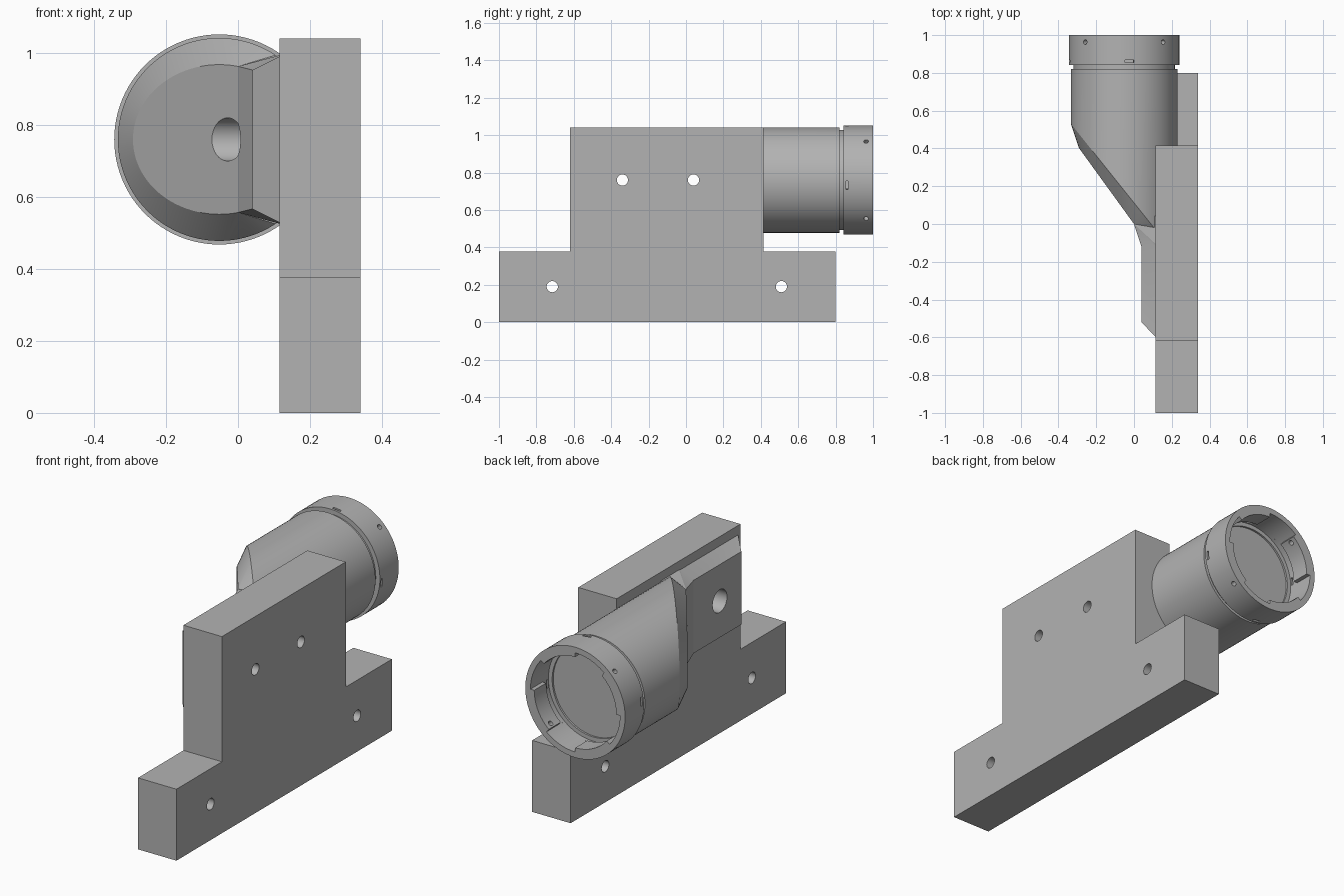
import bpy, bmesh
from math import sin, cos, pi, radians, degrees

if "Cube" in bpy.data.objects:
    bpy.data.objects.remove(bpy.data.objects["Cube"])

CX, CZ = -0.052, 0.76          # barrel axis
SEG = 96

grey = bpy.data.materials.new("plain_grey")
grey.diffuse_color = (0.45, 0.45, 0.45, 1)
grey.use_nodes = True
grey.node_tree.nodes["Principled BSDF"].inputs["Base Color"].default_value = grey.diffuse_color


def hull(name, pts):
    """Convex solid around a set of points."""
    bm = bmesh.new()
    for p in pts:
        bm.verts.new(p)
    out = bmesh.ops.convex_hull(bm, input=bm.verts)
    junk = {g for g in out["geom_interior"] + out["geom_unused"] if isinstance(g, bmesh.types.BMVert)}
    bmesh.ops.delete(bm, geom=list(junk), context='VERTS')
    bmesh.ops.dissolve_limit(bm, angle_limit=radians(0.2), verts=bm.verts, edges=bm.edges)
    bmesh.ops.recalc_face_normals(bm, faces=bm.faces)
    me = bpy.data.meshes.new(name)
    bm.to_mesh(me)
    bm.free()
    ob = bpy.data.objects.new(name, me)
    bpy.context.collection.objects.link(ob)
    me.materials.append(grey)
    return ob


def ring(r, y, a0=0, a1=360, n=SEG):
    return [(CX + r * cos(radians(a0 + (a1 - a0) * i / n)), y,
             CZ + r * sin(radians(a0 + (a1 - a0) * i / n))) for i in range(n + (a1 - a0 < 360))]


def drum(name, r, y0, y1):
    return hull(name, ring(r, y0) + ring(r, y1))


def sector(name, r0, r1, y0, y1, a0, a1):
    return hull(name, [p for r in (r0, r1) for y in (y0, y1) for p in ring(r, y, a0, a1, 12)])


def box(name, x0, x1, y0, y1, z0, z1):
    return hull(name, [(x, y, z) for x in (x0, x1) for y in (y0, y1) for z in (z0, z1)])


def bore(name, y, z, r, x0, x1):
    return hull(name, [(x, y + r * cos(2 * pi * i / 32), z + r * sin(2 * pi * i / 32))
                       for x in (x0, x1) for i in range(32)])


def combine(ob, others, op):
    for o in others:
        m = ob.modifiers.new(op, 'BOOLEAN')
        m.operation, m.solver, m.object = op, 'EXACT', o
        bpy.context.view_layer.objects.active = ob
        bpy.ops.object.modifier_apply(modifier=m.name)
        bpy.data.objects.remove(o)


# Stepped mounting plate
body = box("mounting_bracket", 0.115, 0.34, -1, 0.8, 0, 0.378)
upper = box("upper_plate", 0.115, 0.34, -0.62, 0.415, 0.2, 1.04)

# Barrel with a slanted, chamfered front end
pts = ring(0.282, 0.82)
for x, y, z in ring(0.282, 0):
    pts.append((x, max(0.53 - 1.25 * (x + 0.334), -0.02), z))
for i in range(SEG):
    a = 2 * pi * i / SEG
    x = CX + 0.24 * cos(a)
    if x < 0:
        pts.append((x, -1.38 * x, CZ + 0.208 * sin(a)))
pts += [(0, 0, CZ + s * 0.203) for s in (-1, 1)]
barrel = hull("barrel", pts)

# Low chamfered pad and the wedge joining it to the slanted face
pad = hull("pad", [(x, y, CZ + s * h) for s in (-1, 1) for x, y, h in
                   ((0.04, -0.1, 0.193), (0.04, -0.52, 0.193), (0.13, -0.615, 0.238), (0.13, -0.1, 0.238))])
wedge = hull("wedge", [(x, y, CZ + s * h) for s in (-1, 1) for x, y, h in
                       ((0, 0, 0.203), (0.04, -0.12, 0.193), (0.13, -0.12, 0.238), (0.13, 0.05, 0.238))])

# Neck groove and collar
neck = drum("neck", 0.268, 0.78, 0.9)
collar = drum("collar", 0.292, 0.843, 1.0)
combine(body, [upper, barrel, pad, wedge, neck, collar], 'UNION')

# Screw holes, with wide counterbores through the barrel and pad
cuts = [bore("screw_hole", y, z, 0.03, -0.6, 0.6)
        for y, z in ((-0.34, 0.76), (0.04, 0.76), (-0.715, 0.19), (0.51, 0.19))]
cuts += [bore("counterbore", y, 0.76, 0.06, -0.6, 0.16) for y in (-0.34, 0.04)]

# Collar socket: bore, undercut, four entry notches, pin holes and slots
cuts += [drum("socket", 0.24, 0.84, 1.1), drum("undercut", 0.262, 0.85, 0.9)]
for k in range(4):
    q = 90 * k
    cuts.append(sector("entry_notch", 0.2, 0.262, 0.87, 1.1, q, q + 40))
    cuts.append(sector("slot", 0.2, 0.33, 0.855, 0.867, q - 10, q - 1))
    a = radians(q + 45)
    cuts.append(hull("pin_hole", [
        (CX + r * cos(a) - 0.013 * cos(t) * sin(a), 0.963 + 0.013 * sin(t),
         CZ + r * sin(a) + 0.013 * cos(t) * cos(a))
        for r in (0.2, 0.33) for t in [2 * pi * i / 16 for i in range(16)]]))
combine(body, cuts, 'DIFFERENCE')

bpy.ops.object.select_all(action='DESELECT')
body.select_set(True)
bpy.context.view_layer.objects.active = body
bpy.ops.object.shade_smooth_by_angle(angle=radians(15))
